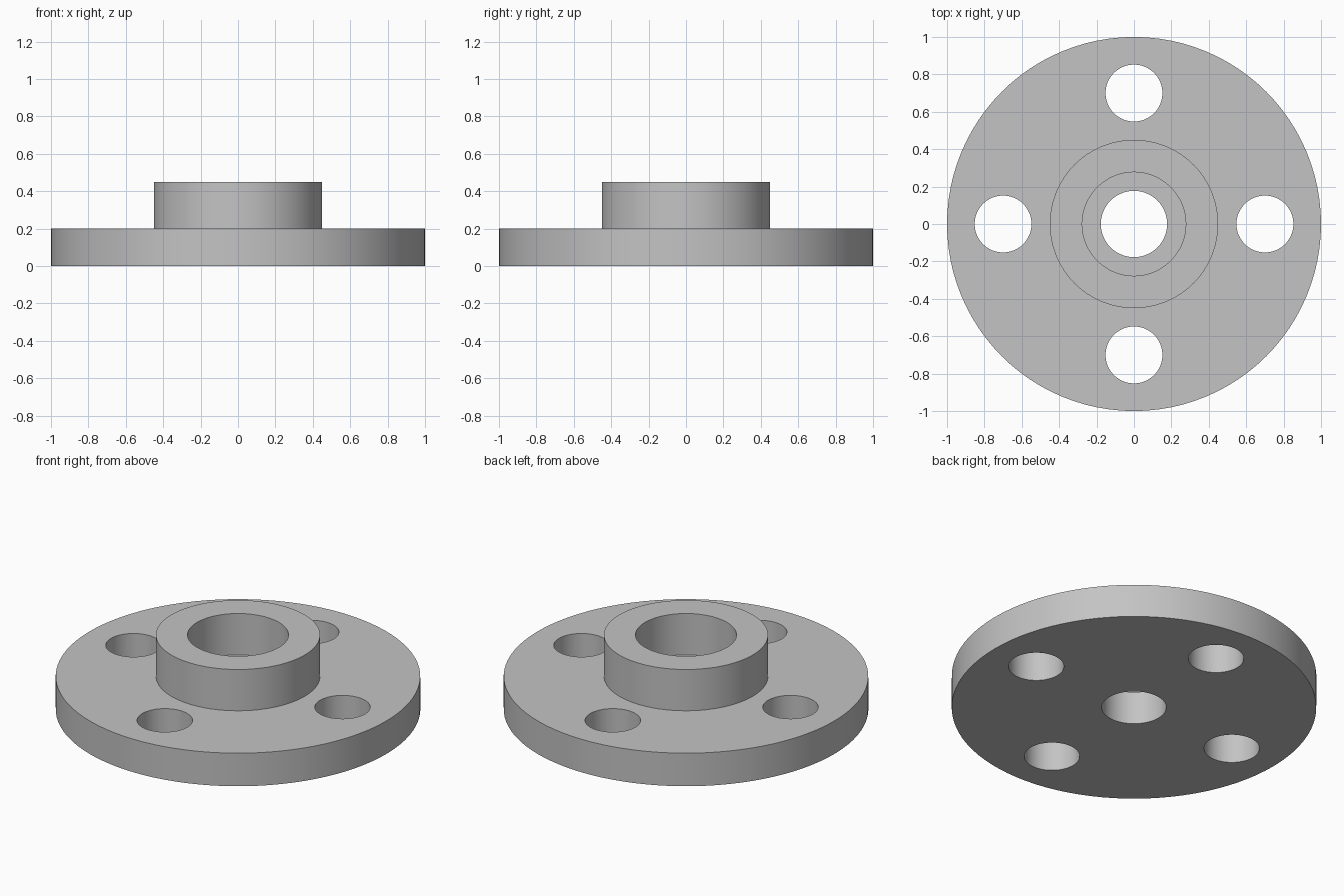
import bpy
import math

SEGMENTS = 96

cube = bpy.data.objects.get("Cube")
if cube:
    bpy.data.objects.remove(cube, do_unlink=True)

# Single grey metal colour
grey = bpy.data.materials.new("machined_grey")
grey.use_nodes = True
colour = (0.55, 0.55, 0.55, 1)
grey.diffuse_color = colour
grey.node_tree.nodes["Principled BSDF"].inputs["Base Color"].default_value = colour


def cylinder(name, radius, bottom, top, x=0, y=0):
    bpy.ops.mesh.primitive_cylinder_add(
        vertices=SEGMENTS, radius=radius, depth=top - bottom,
        location=(x, y, (top + bottom) / 2))
    obj = bpy.context.object
    obj.name = name
    obj.data.materials.append(grey)
    return obj


def drill(body, radius, x=0, y=0):
    """Cut a vertical through hole and discard the cutter."""
    cutter = cylinder("hole_cutter", radius, -1, 1, x, y)
    cutter.hide_render = True
    cut = body.modifiers.new("hole", "BOOLEAN")
    cut.operation = "DIFFERENCE"
    cut.solver = "EXACT"
    cut.object = cutter
    bpy.ops.object.select_all(action="DESELECT")
    bpy.context.view_layer.objects.active = body
    body.select_set(True)
    bpy.ops.object.modifier_apply(modifier=cut.name)
    bpy.data.objects.remove(cutter, do_unlink=True)


# Flange disc with centre bore and four bolt holes
flange = cylinder("flange", 1.0, 0, 0.2)
drill(flange, 0.177)
for i in range(4):
    angle = i * math.pi / 2
    drill(flange, 0.152, 0.7 * math.cos(angle), 0.7 * math.sin(angle))

# Raised hub ring with a wider bore, seated slightly into the flange
hub = cylinder("hub", 0.45, 0.19, 0.45)
drill(hub, 0.277)

# Smooth walls, crisp rims
for part in (flange, hub):
    bpy.ops.object.select_all(action="DESELECT")
    bpy.context.view_layer.objects.active = part
    part.select_set(True)
    bpy.ops.object.shade_smooth_by_angle(angle=math.radians(30))
